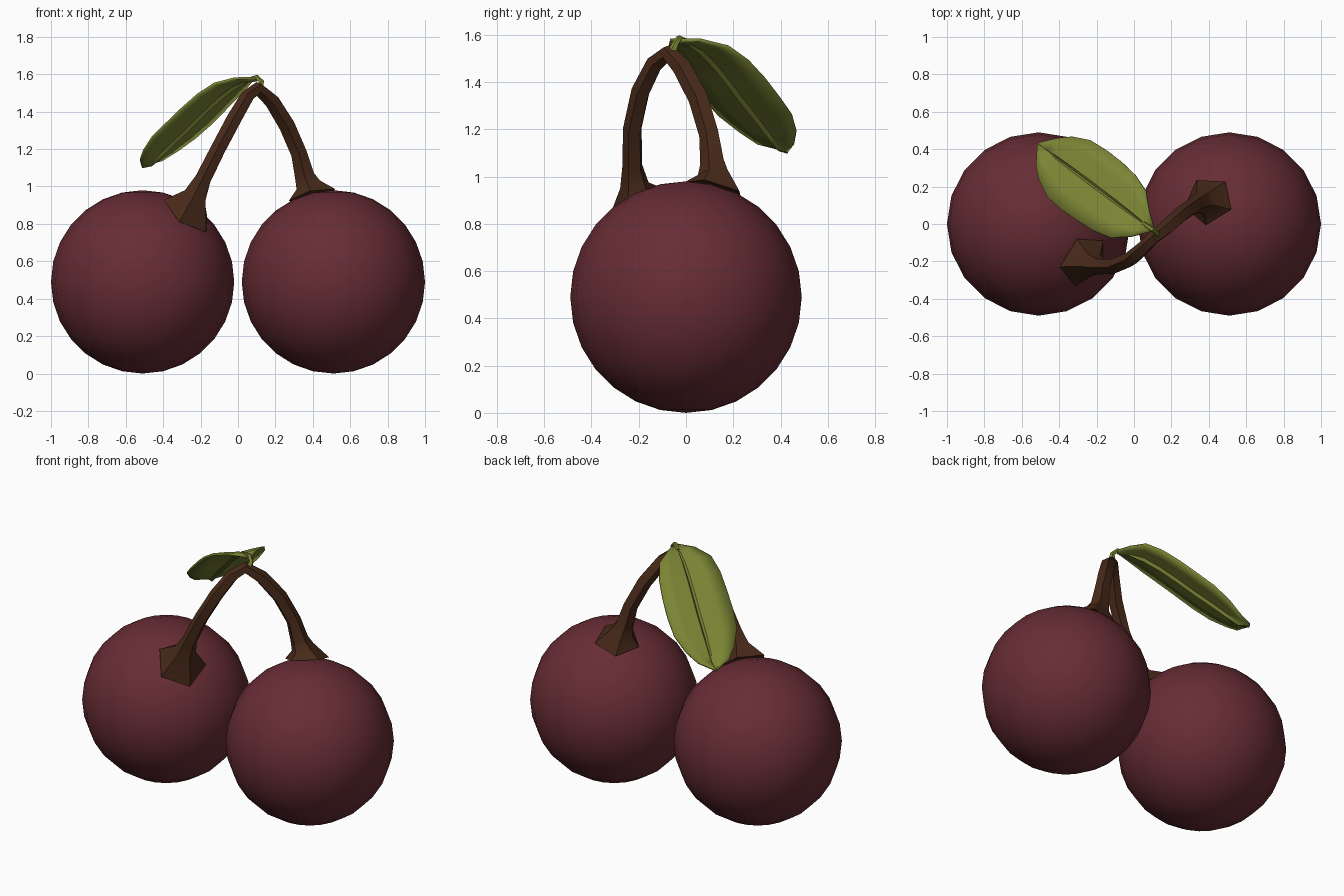
import bpy, bmesh, math
from mathutils import Vector

if "Cube" in bpy.data.objects:
    bpy.data.objects.remove(bpy.data.objects["Cube"])


def material(name, rgb):
    m = bpy.data.materials.new(name)
    m.diffuse_color = (*rgb, 1)
    m.use_nodes = True
    m.node_tree.nodes["Principled BSDF"].inputs["Base Color"].default_value = m.diffuse_color
    return m


RED = material("cherry_red", (0.135, 0.026, 0.035))
BROWN = material("stem_brown", (0.065, 0.023, 0.010))
GREEN = material("leaf_green", (0.20, 0.235, 0.035))


def finish(bm, name, mat, angle):
    bmesh.ops.recalc_face_normals(bm, faces=bm.faces[:])
    mesh = bpy.data.meshes.new(name)
    bm.to_mesh(mesh)
    bm.free()
    mesh.materials.append(mat)
    ob = bpy.data.objects.new(name, mesh)
    bpy.context.collection.objects.link(ob)
    bpy.ops.object.select_all(action='DESELECT')
    bpy.context.view_layer.objects.active = ob
    ob.select_set(True)
    bpy.ops.object.shade_smooth_by_angle(angle=math.radians(angle))
    return ob


def tube(name, path, sides, mat, start=None, end=None):
    """Sweep a polygon along (x, y, z, radius); start/end fix the end normals."""
    pts = [Vector(p[:3]) for p in path]
    n = len(pts)
    tans = [(pts[min(i + 1, n - 1)] - pts[max(i - 1, 0)]).normalized() for i in range(n)]
    if start:
        tans[0] = Vector(start).normalized()
    if end:
        tans[-1] = Vector(end).normalized()
    u = tans[0].orthogonal().normalized()
    bm = bmesh.new()
    rings = []
    for p, t, c in zip(path, tans, pts):
        u = (u - t * u.dot(t)).normalized()
        v = t.cross(u)
        rings.append([bm.verts.new(c + p[3] * (u * math.cos(a) + v * math.sin(a)))
                      for a in (math.tau * k / sides for k in range(sides))])
    for a, b in zip(rings, rings[1:]):
        for k in range(sides):
            j = (k + 1) % sides
            bm.faces.new((a[k], a[j], b[j], b[k]))
    bm.faces.new(rings[0])
    bm.faces.new(rings[-1])
    return finish(bm, name, mat, 50)


# cherries
for side, x in (("left", -0.51), ("right", 0.51)):
    bm = bmesh.new()
    bmesh.ops.create_uvsphere(bm, u_segments=20, v_segments=14, radius=0.49)
    bmesh.ops.translate(bm, verts=bm.verts, vec=(x, 0, 0.49))
    finish(bm, side + "_cherry", RED, 60)

# forked stem, flared where it meets each cherry
tube("stem", [
    (-0.27, -0.195, 0.855, 0.15),
    (-0.225, -0.215, 0.955, 0.065),
    (-0.185, -0.225, 1.04, 0.045),
    (-0.105, -0.225, 1.20, 0.042),
    (-0.02, -0.19, 1.36, 0.042),
    (0.05, -0.13, 1.48, 0.038),
    (0.105, -0.075, 1.525, 0.036),
    (0.18, -0.015, 1.46, 0.042),
    (0.26, 0.055, 1.33, 0.045),
    (0.325, 0.10, 1.18, 0.045),
    (0.355, 0.115, 1.06, 0.055),
    (0.375, 0.12, 1.01, 0.07),
    (0.40, 0.125, 0.945, 0.135),
], 5, BROWN, start=(0.26, -0.2, 0.36), end=(0.11, -0.125, -0.46))

# leaf stalk
tube("leaf_stalk", [
    (0.115, -0.06, 1.52, 0.022),
    (0.125, -0.045, 1.56, 0.015),
    (0.10, -0.03, 1.585, 0.014),
    (0.05, 0.005, 1.57, 0.012),
], 5, GREEN)

# leaf: (distance along midrib, half width +, half width -, height)
stations = [
    (0.00, 0.012, 0.012, 1.58), (0.07, 0.065, 0.10, 1.578),
    (0.155, 0.145, 0.17, 1.55), (0.25, 0.178, 0.195, 1.49),
    (0.35, 0.19, 0.203, 1.415), (0.45, 0.192, 0.208, 1.335),
    (0.55, 0.183, 0.20, 1.26), (0.64, 0.14, 0.155, 1.19),
    (0.70, 0.085, 0.105, 1.14), (0.765, 0.008, 0.008, 1.115),
]
along, across = Vector((-0.8, 0.6, 0)), Vector((0.6, 0.8, 0))
bm = bmesh.new()
rows = []
for d, wp, wm, z in stations:
    mid = Vector((0.10, -0.03, z)) + along * d
    rows.append([bm.verts.new(mid + across * w + Vector((0, 0, dz))) for w, dz in (
        (-wm, 0), (-wm * 0.55, -0.004), (-wm * 0.07, -0.012), (0, -0.03 * min(1, wp / 0.1)),
        (wp * 0.07, -0.012), (wp * 0.55, -0.004), (wp, 0))])
for a, b in zip(rows, rows[1:]):
    for k in range(6):
        bm.faces.new((a[k], a[k + 1], b[k + 1], b[k]))
leaf = finish(bm, "leaf", GREEN, 35)
thick = leaf.modifiers.new("thickness", 'SOLIDIFY')
thick.thickness = 0.012
thick.offset = 0
